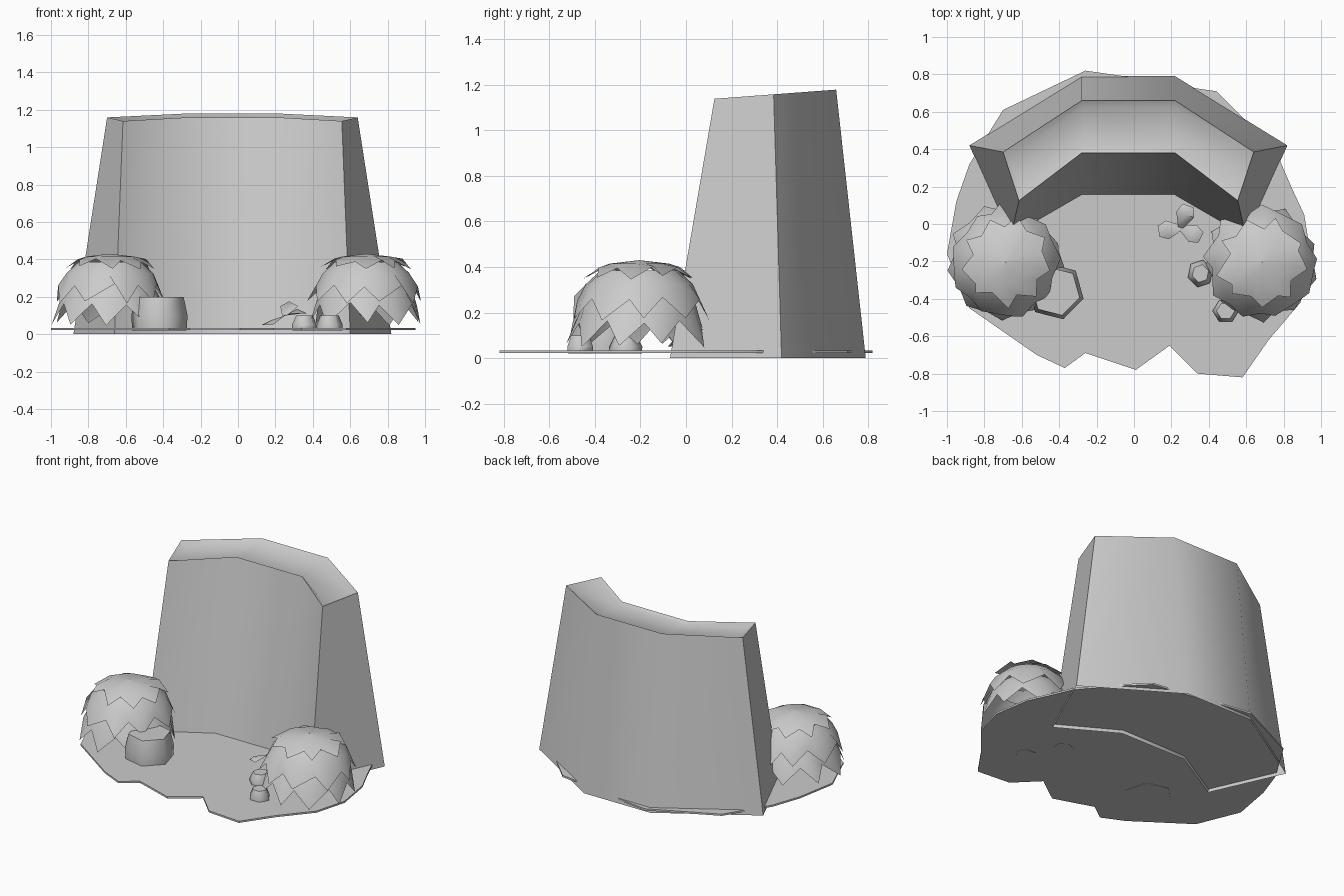
import bpy, bmesh, math, random

if "Cube" in bpy.data.objects:
    bpy.data.objects.remove(bpy.data.objects["Cube"])
random.seed(4)


def make(name, verts, faces, angle=50):
    me = bpy.data.meshes.new(name)
    me.from_pydata(verts, [], faces)
    bm = bmesh.new()
    bm.from_mesh(me)
    bmesh.ops.recalc_face_normals(bm, faces=bm.faces)
    bm.to_mesh(me)
    bm.free()
    ob = bpy.data.objects.new(name, me)
    bpy.context.collection.objects.link(ob)
    bpy.ops.object.select_all(action='DESELECT')
    ob.select_set(True)
    bpy.context.view_layer.objects.active = ob
    bpy.ops.object.shade_smooth_by_angle(angle=math.radians(angle))
    return ob


def loft(rings, cap_start=False, cap_end=True):
    """Faces joining equal-length closed rings."""
    n = len(rings[0])
    verts = [p for r in rings for p in r]
    faces = [(k * n + i, k * n + (i + 1) % n, (k + 1) * n + (i + 1) % n, (k + 1) * n + i)
             for k in range(len(rings) - 1) for i in range(n)]
    if cap_start:
        faces.append(tuple(reversed(range(n))))
    if cap_end:
        faces.append(tuple(range(len(verts) - n, len(verts))))
    return verts, faces


# Curved, tapering wall: half outlines mirrored about x = -0.03, open underneath
def wall_ring(half, zf):
    pts = half + [(-x, y) for x, y in reversed(half)]
    return [(x - 0.03, y, zf(y)) for x, y in pts]


slope = lambda y: 1.13 + 0.075 * y
# order: inner middle, inner end, outer end, outer middle
bottom = [(0.25, 0.15), (0.63, -0.07), (0.85, 0.42), (0.25, 0.79)]
top = [(0.25, 0.38), (0.585, 0.125), (0.67, 0.385), (0.25, 0.66)]
inset = [(0.24, 0.41), (0.555, 0.19), (0.615, 0.365), (0.24, 0.625)]
rings = [wall_ring(bottom, lambda y: 0), wall_ring(top, slope),
         wall_ring(inset, lambda y: slope(y) - 0.02)]
v, f = loft(rings, cap_end=False)
# top of the inset split in three along the arc
f += [(16, 17, 18, 19), (16, 19, 20, 23), (20, 21, 22, 23)]
make("curved_wall", v, f)

# Thin ragged ground patch
outline = [(-0.88, -0.45), (-0.52, -0.70), (-0.37, -0.77), (-0.26, -0.69), (0.01, -0.78),
           (0.19, -0.65), (0.34, -0.80), (0.58, -0.82), (0.72, -0.62), (0.89, -0.42),
           (0.95, -0.2), (0.91, 0.05), (0.84, 0.2), (0.78, 0.34), (0.6, 0.55),
           (0.44, 0.71), (0.3, 0.73), (-0.05, 0.79), (-0.26, 0.82), (-0.70, 0.61),
           (-0.88, 0.32), (-0.95, 0.12), (-1.0, -0.16)]
make("ground_patch", *loft([[(x, y, z) for x, y in outline] for z in (0.022, 0.034)], True), angle=30)


# Bushes: three overlapping domed skirts with pointed leaf tips
def bush(name, cx, cy, turn):
    layers = [  # rings, valley, tip as (radius, height)
        ([(0.001, 0.43), (0.13, 0.415)], (0.19, 0.385), (0.245, 0.345)),
        ([(0.17, 0.385), (0.235, 0.325)], (0.275, 0.25), (0.305, 0.16)),
        ([(0.19, 0.30), (0.25, 0.23)], (0.275, 0.15), (0.31, 0.045)),
    ]
    n = 18
    for k, (body, valley, tip) in enumerate(layers):
        rings = []
        for r, z in body:
            rings.append([(r, z, 0)] * n)
        rings.append([(*(tip if i % 2 else valley), 1) for i in range(n)])
        pts = []
        for ring in rings:
            row = []
            for i, (r, z, edge) in enumerate(ring):
                j = random.uniform(-1, 1) * edge
                a = 2 * math.pi * (i + 0.35 * j) / n + turn + k * 0.3
                r += 0.015 * j
                row.append((cx + r * math.cos(a), cy + r * math.sin(a), z + 0.02 * abs(j)))
            pts.append(row)
        make(f"{name}_leaves_{k + 1}", *loft(pts, cap_end=False))


bush("left_bush", -0.685, -0.205, 0.2)
bush("right_bush", 0.685, -0.205, 0.9)


# Low-sided smooth stones
def stone(name, cx, cy, rx, ry, h, sides, turn, top_scale):
    def ring(s, z):
        return [(cx + s * rx * math.cos(2 * math.pi * i / sides + turn),
                 cy + s * ry * math.sin(2 * math.pi * i / sides + turn), z) for i in range(sides)]
    make(name, *loft([ring(0.97, 0.02), ring(1, h * 0.5), ring(top_scale, h)], True), angle=60)


stone("large_stone", -0.42, -0.36, 0.155, 0.155, 0.2, 6, -0.25, 0.86)
stone("small_stone_back", 0.355, -0.265, 0.07, 0.075, 0.1, 6, 0.3, 0.65)
stone("small_stone_front", 0.49, -0.465, 0.07, 0.065, 0.1, 6, 0.0, 0.7)

# Three-leaf sprig
for i, (a, length, lift) in enumerate([(1.25, 0.125, 0.16), (3.3, 0.12, 0.06), (-0.45, 0.12, 0.12)]):
    def at(d, w, z):
        return (0.25 + d * math.cos(a) - w * math.sin(a),
                -0.02 + d * math.sin(a) + w * math.cos(a), z)
    pts = [at(0, 0.015, 0.10), at(0, -0.015, 0.10), at(length * 0.6, -0.05, lift - 0.01),
           at(length, -0.03, lift - 0.01), at(length, 0.03, lift - 0.01),
           at(length * 0.6, 0.05, lift - 0.01), at(length * 0.6, 0, lift + 0.015)]
    make(f"sprig_leaf_{i + 1}", pts, [(0, 1, 2, 6), (2, 3, 6), (3, 4, 6), (4, 5, 6), (5, 0, 6)])
